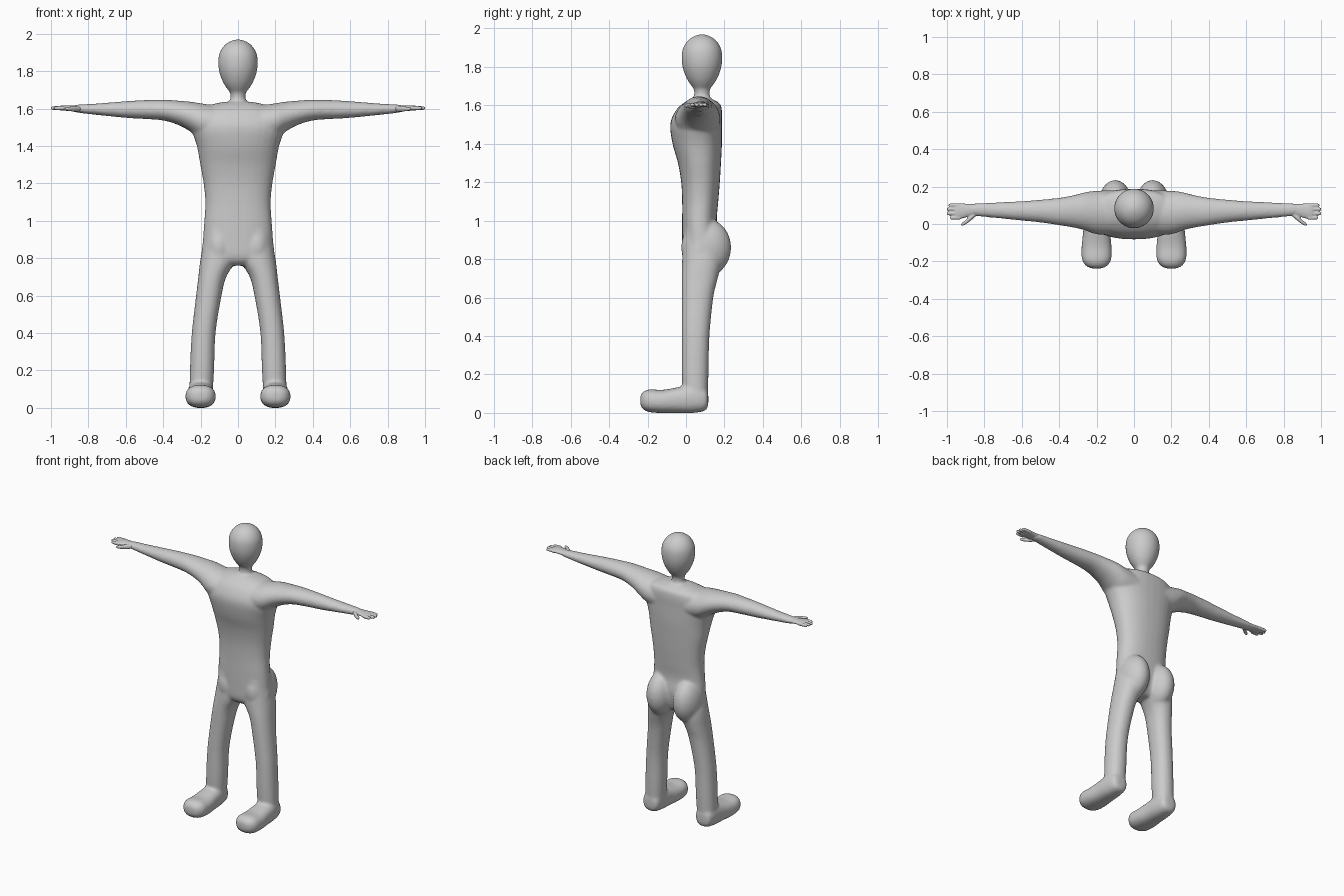
import bpy, bmesh, math

cube = bpy.data.objects.get("Cube")
if cube:
    bpy.data.objects.remove(cube)

grey = bpy.data.materials.new("plain grey")
grey.use_nodes = True
colour = (0.6, 0.6, 0.6, 1)
grey.diffuse_color = colour
grey.node_tree.nodes["Principled BSDF"].inputs["Base Color"].default_value = colour


def spline(a, b, c, d, t):
    return b + 0.5 * t * (c - a + t * (2*a - 5*b + 4*c - d + t * (3*(b - c) + d - a)))


def loft(bm, axis, rings, side=1, power=2.0, seg=32, steps=4):
    """Closed tube along an axis; each ring is position, then low and high of the other two axes."""
    others = [i for i in range(3) if i != axis]
    n = len(rings)
    rows = []
    for i in range(n - 1):
        near = [rings[max(0, min(n - 1, i + k))] for k in (-1, 0, 1, 2)]
        for s in range(steps):
            rows.append([spline(*v, s / steps) for v in zip(*near)])
    rows.append(rings[-1])
    loops = []
    for pos, lo1, hi1, lo2, hi2 in rows:
        loop = []
        for k in range(seg):
            a = math.tau * k / seg
            u, v = [math.copysign(abs(f) ** (2 / power), f) for f in (math.cos(a), math.sin(a))]
            co = [0, 0, 0]
            co[axis] = pos
            co[others[0]] = (lo1 + hi1) / 2 + u * (hi1 - lo1) / 2
            co[others[1]] = (lo2 + hi2) / 2 + v * (hi2 - lo2) / 2
            co[0] *= side
            loop.append(bm.verts.new(co))
        loops.append(loop)
    for p, q in zip(loops, loops[1:]):
        for k in range(seg):
            j = (k + 1) % seg
            bm.faces.new((p[k], p[j], q[j], q[k]))
    bm.faces.new(loops[0])
    bm.faces.new(loops[-1])


def ball(bm, centre, radii):
    made = bmesh.ops.create_uvsphere(bm, u_segments=32, v_segments=20, radius=1)["verts"]
    bmesh.ops.scale(bm, vec=radii, verts=made)
    bmesh.ops.translate(bm, vec=centre, verts=made)


def finish(name, bm, voxel, rounds):
    """Fuse the overlapping pieces into one smooth skin."""
    bmesh.ops.recalc_face_normals(bm, faces=bm.faces)
    mesh = bpy.data.meshes.new(name)
    bm.to_mesh(mesh)
    bm.free()
    mesh.materials.append(grey)
    ob = bpy.data.objects.new(name, mesh)
    bpy.context.collection.objects.link(ob)
    mesh.shade_smooth()
    fuse = ob.modifiers.new("fuse", 'REMESH')
    fuse.mode = 'VOXEL'
    fuse.voxel_size = voxel
    fuse.use_smooth_shade = True
    soft = ob.modifiers.new("soften", 'SMOOTH')
    soft.factor = 0.5
    soft.iterations = rounds


body = bmesh.new()

# Torso
loft(body, 2, [(z, -w, w, front, back) for z, w, front, back in (
    (0.76, .06, .02, .12), (0.8, .185, -.015, .15), (0.9, .187, -.02, .17),
    (1.0, .18, -.02, .16), (1.1, .175, -.02, .168), (1.2, .184, -.025, .176),
    (1.3, .202, -.042, .182), (1.4, .22, -.07, .187), (1.5, .25, -.082, .187),
    (1.57, .23, -.055, .187), (1.61, .18, -.015, .175), (1.635, .08, .03, .13))], power=2.3)

# Neck and head
loft(body, 2, [(z, -r, r, .083 - r, .083 + r) for z, r in (
    (1.58, .08), (1.625, .055), (1.65, .041), (1.685, .043), (1.705, .058), (1.74, .08),
    (1.79, .099), (1.84, .106), (1.89, .101), (1.93, .08), (1.955, .05), (1.969, .015))])

for side in (1, -1):
    # Arm
    loft(body, 0, [
        (.1, -.06, .18, 1.42, 1.612), (.2, -.055, .178, 1.44, 1.628),
        (.26, -.035, .17, 1.48, 1.637), (.32, -.02, .155, 1.512, 1.642),
        (.4, -.007, .14, 1.536, 1.647), (.5, .008, .13, 1.544, 1.645),
        (.6, .018, .122, 1.55, 1.639), (.75, .033, .115, 1.565, 1.627),
        (.86, .043, .109, 1.578, 1.62), (.89, .05, .1, 1.587, 1.612)], side)
    # Leg
    loft(body, 2, [
        (.06, .137, .26, -.015, .112), (.2, .128, .257, -.022, .117),
        (.4, .12, .247, -.022, .122), (.6, .088, .224, -.022, .142),
        (.7, .063, .212, -.022, .165), (.8, .01, .2, -.02, .185),
        (.95, .01, .17, -.01, .15)], side, 2.2)
    # Foot
    loft(body, 1, [
        (-.238, .175, .225, .045, .085), (-.225, .145, .255, .02, .108),
        (-.19, .122, .278, .004, .122), (-.12, .12, .28, -.001, .12),
        (-.04, .128, .272, -.001, .134), (.04, .133, .267, 0, .15),
        (.1, .145, .255, .012, .13), (.116, .17, .23, .04, .1)], side, 2.4)
    # Buttock
    ball(body, (side * .1, .105, .86), (.09, .13, .15))

    # Hand: palm, four fingers and thumb
    hand = bmesh.new()
    loft(hand, 0, [
        (.84, .045, .106, 1.58, 1.619), (.88, .04, .107, 1.585, 1.617),
        (.92, .029, .11, 1.588, 1.617), (.95, .026, .11, 1.59, 1.615),
        (.96, .035, .1, 1.595, 1.61)], side)
    for y, tip in ((.033, .985), (.056, 1.001), (.079, 1.001), (.1, .992)):
        loft(hand, 0, [(x, y - r, y + r, 1.602 - r, 1.602 + r) for x, r in (
            (.93, .011), (.965, .0105), (tip - .008, .0095), (tip, .004))], side, seg=12)
    loft(hand, 0, [(x, y - r, y + r, 1.598 - r, 1.598 + r) for x, y, r in (
        (.84, .058, .012), (.87, .036, .016), (.9, .01, .012),
        (.918, -.001, .009), (.925, -.004, .003))], side, seg=12)
    finish("left_hand" if side > 0 else "right_hand", hand, .004, 2)

finish("body", body, .009, 7)
